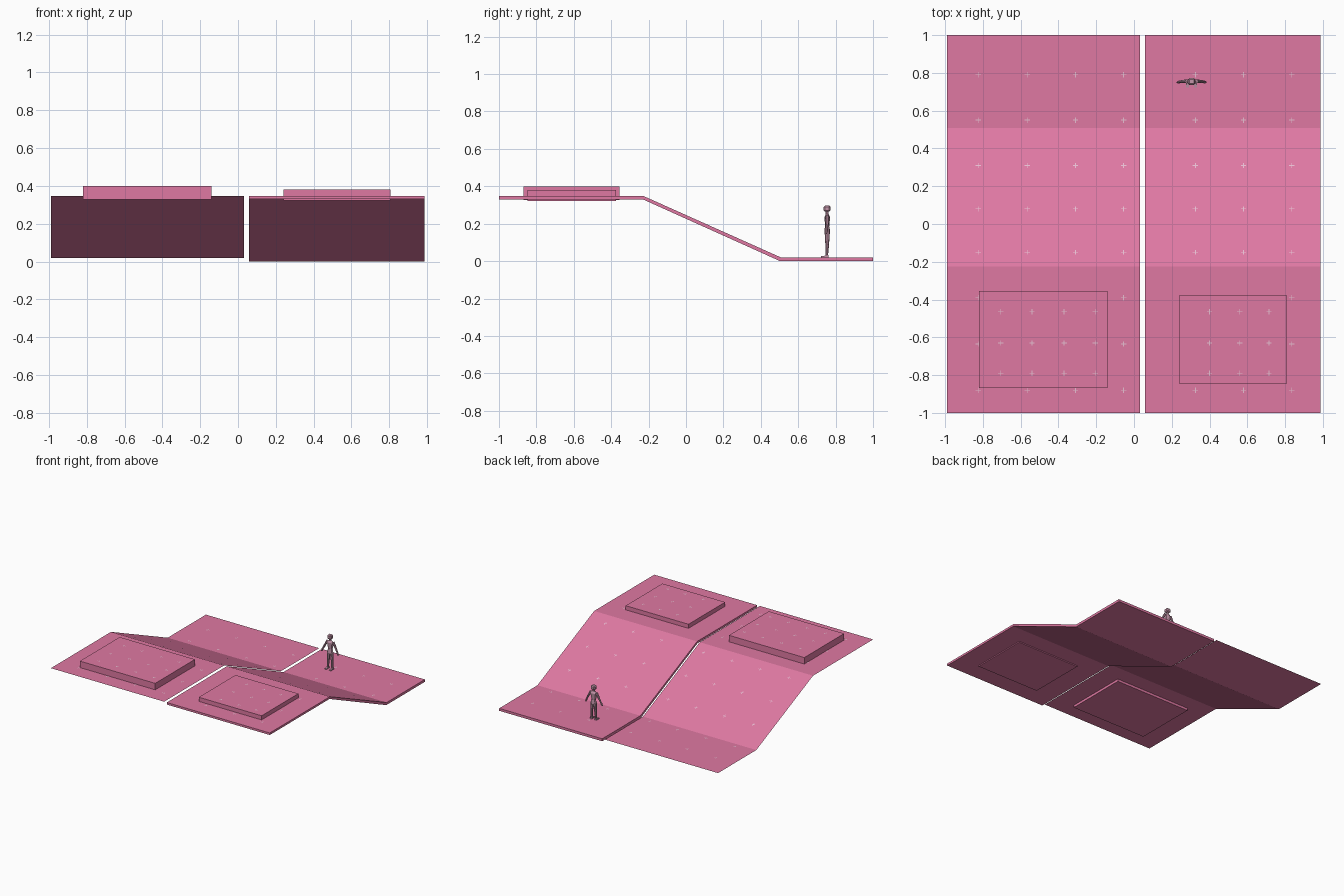
import bpy, bmesh, math
from mathutils import Vector, Matrix

if "Cube" in bpy.data.objects:
    bpy.data.objects.remove(bpy.data.objects["Cube"])


def material(name, rgb):
    m = bpy.data.materials.new(name)
    m.diffuse_color = (*rgb, 1)
    m.use_nodes = True
    m.node_tree.nodes["Principled BSDF"].inputs["Base Color"].default_value = m.diffuse_color
    return m


PINK = material("pink", (0.74, 0.19, 0.365))
PALE = material("pale pink", (0.80, 0.52, 0.64))
SKIN = material("dusty pink", (0.56, 0.31, 0.41))


def finish(name, bm, mat):
    me = bpy.data.meshes.new(name)
    bm.to_mesh(me)
    bm.free()
    me.materials.append(mat)
    ob = bpy.data.objects.new(name, me)
    bpy.context.collection.objects.link(ob)
    return ob


def add_box(bm, x0, x1, y0, y1, z0, z1):
    mat = Matrix.Translation(((x0 + x1) / 2, (y0 + y1) / 2, (z0 + z1) / 2)) @ \
        Matrix.Diagonal((x1 - x0, y1 - y0, z1 - z0, 1))
    return bmesh.ops.create_cube(bm, size=1, matrix=mat)["verts"]


def add_limb(bm, p, q, r1, r2, flat=1.0, n=8):
    # tapered tube from p to q, squashed front to back by flat
    p, q = Vector(p), Vector(q)
    d = q - p
    res = bmesh.ops.create_cone(bm, segments=n, radius1=r1, radius2=r2, depth=d.length, cap_ends=True)
    rot = Vector((0, 0, 1)).rotation_difference(d).to_matrix()
    mid = (p + q) / 2
    for v in res["verts"]:
        off = rot @ v.co
        off.y = off.y * flat if flat != 1.0 else off.y
        v.co = mid + off


# Ramp profile (y, z), shared by both panels
TOP = [(-1, 0.347), (-0.225, 0.347), (0.507, 0.02), (1, 0.02)]
BOTTOM = [(-1, 0.33), (-0.23, 0.33), (0.503, 0.0), (1, 0.0)]

# Left ramp: a single open sheet
bm = bmesh.new()
rows = [[bm.verts.new((x, y, z)) for x in (-0.99, 0.033)] for y, z in TOP]
for a, b in zip(rows, rows[1:]):
    bm.faces.new((a[0], a[1], b[1], b[0]))
finish("sheet_ramp", bm, PINK)

# Right ramp: the same profile with thickness
bm = bmesh.new()
loop = TOP + BOTTOM[::-1]
sides = [[bm.verts.new((x, y, z)) for y, z in loop] for x in (0.057, 0.987)]
n = len(loop)
for i in range(n):
    j = (i + 1) % n
    bm.faces.new((sides[0][i], sides[0][j], sides[1][j], sides[1][i]))
for s in sides:
    for i in range(3):
        bm.faces.new((s[i], s[i + 1], s[n - 2 - i], s[n - 1 - i]))
bmesh.ops.recalc_face_normals(bm, faces=bm.faces)
finish("solid_ramp", bm, PINK)

# Raised platforms sunk through the upper decks
for name, dims in (("large_platform", (-0.82, -0.14, -0.868, -0.355, 0.327, 0.40)),
                   ("small_platform", (0.24, 0.807, -0.848, -0.375, 0.322, 0.381))):
    bm = bmesh.new()
    add_box(bm, *dims)
    finish(name, bm, PINK)


# Small painted crosses marking a grid on the walking surfaces
def ramp_z(y):
    return 0.347 if y < -0.225 else 0.02 if y > 0.507 else 0.347 - (y + 0.225) * 0.4467


def add_cross(bm, x, y, z, tilt=0.0):
    for sx, sy in ((0.028, 0.004), (0.004, 0.028)):
        m = Matrix.Translation((x, y, z + 0.0012)) @ Matrix.Rotation(tilt, 4, 'X') @ \
            Matrix.Diagonal((sx, sy, 1, 1))
        bmesh.ops.create_grid(bm, x_segments=1, y_segments=1, size=0.5, matrix=m)


def on_platform(x, y):
    return -0.86 < y < -0.36 and (-0.8 < x < -0.15 or 0.24 < x < 0.8)


bm = bmesh.new()
for x in (-0.825, -0.565, -0.31, -0.055, 0.325, 0.58, 0.835):
    for y in (0.79, 0.55, 0.31, 0.08, -0.15, -0.39, -0.635, -0.88):
        if not on_platform(x, y):
            add_cross(bm, x, y, ramp_z(y), -math.atan(0.4467) if -0.225 < y < 0.507 else 0)
for y in (-0.465, -0.63, -0.79):
    for x in (-0.705, -0.54, -0.37, -0.205):
        add_cross(bm, x, y, 0.40)
    for x in (0.40, 0.56, 0.715):
        add_cross(bm, x, y, 0.381)
finish("grid_crosses", bm, PALE)

# Standing figure on the lower deck, facing the front
CX, CY = 0.305, 0.755
bm = bmesh.new()
add_limb(bm, (CX, CY, 0.145), (CX, CY, 0.185), 0.026, 0.021, 0.6)   # hips
add_limb(bm, (CX, CY, 0.185), (CX, CY, 0.235), 0.021, 0.031, 0.5)   # chest
add_limb(bm, (CX, CY, 0.235), (CX, CY, 0.252), 0.031, 0.013, 0.5)   # shoulders
finish("figure_torso", bm, SKIN)

bm = bmesh.new()
add_limb(bm, (CX, CY, 0.248), (CX, CY, 0.268), 0.008, 0.008)        # neck
head = add_box(bm, CX - 0.019, CX + 0.019, CY - 0.019, CY + 0.017, 0.264, 0.297)
edges = list({e for v in head for e in v.link_edges})
bmesh.ops.bevel(bm, geom=edges, offset=0.007, segments=1, affect='EDGES')
finish("figure_head", bm, SKIN)

for side, s in (("left", 1), ("right", -1)):
    bm = bmesh.new()
    add_limb(bm, (CX + s * 0.026, CY, 0.242), (CX + s * 0.049, CY, 0.2), 0.010, 0.008)
    add_limb(bm, (CX + s * 0.049, CY, 0.2), (CX + s * 0.067, CY - 0.003, 0.165), 0.008, 0.006)
    add_limb(bm, (CX + s * 0.066, CY - 0.003, 0.167), (CX + s * 0.075, CY - 0.005, 0.147), 0.008, 0.005)
    finish(side + "_arm", bm, SKIN)

    bm = bmesh.new()
    add_limb(bm, (CX + s * 0.013, CY, 0.155), (CX + s * 0.017, CY, 0.09), 0.014, 0.010)
    add_limb(bm, (CX + s * 0.017, CY, 0.09), (CX + s * 0.02, CY - 0.003, 0.028), 0.010, 0.007)
    foot = add_box(bm, CX + s * 0.021 - 0.008, CX + s * 0.021 + 0.008, CY - 0.033, CY + 0.006, 0.02, 0.032)
    for v in foot:
        if v.co.z > 0.03 and v.co.y < CY - 0.02:
            v.co.z = 0.026
    finish(side + "_leg", bm, SKIN)
